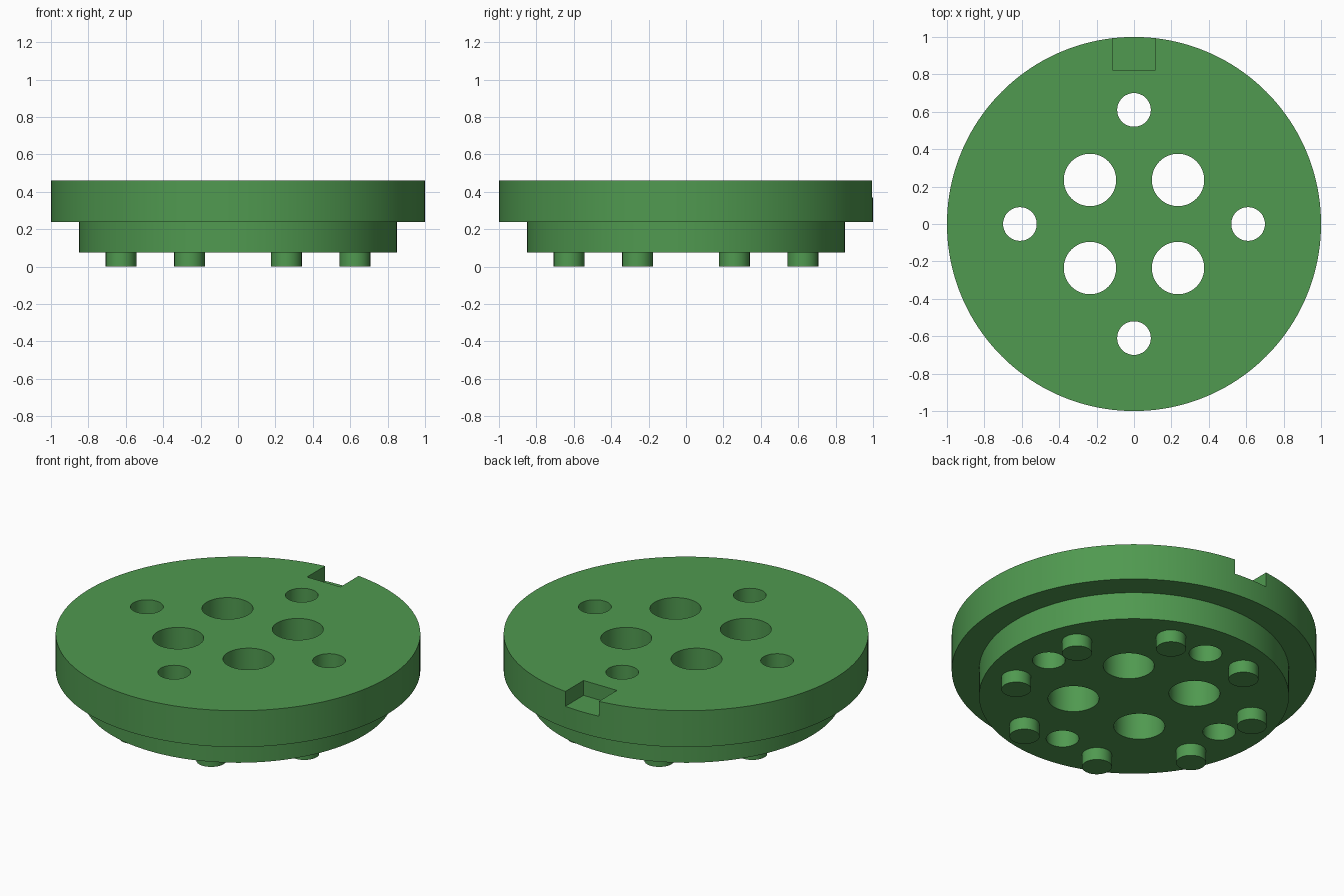
import bpy, bmesh, math
from mathutils import Matrix

if "Cube" in bpy.data.objects:
    bpy.data.objects.remove(bpy.data.objects["Cube"])

green = bpy.data.materials.new("green")
green.diffuse_color = (0.08, 0.32, 0.08, 1)
green.use_nodes = True
green.node_tree.nodes["Principled BSDF"].inputs["Base Color"].default_value = green.diffuse_color


def add_cylinder(bm, x, y, radius, z0, z1, sides=48):
    bmesh.ops.create_cone(bm, cap_ends=True, segments=sides, radius1=radius,
                          radius2=radius, depth=z1 - z0,
                          matrix=Matrix.Translation((x, y, (z0 + z1) / 2)))


def make_object(name, bm):
    mesh = bpy.data.meshes.new(name)
    bm.to_mesh(mesh)
    bm.free()
    mesh.materials.append(green)
    obj = bpy.data.objects.new(name, mesh)
    bpy.context.collection.objects.link(obj)
    return obj


def activate(obj):
    bpy.ops.object.select_all(action='DESELECT')
    obj.select_set(True)
    bpy.context.view_layer.objects.active = obj


# Stepped disc: outer flange over a narrower plug, turned from one profile
bm = bmesh.new()
N = 160
profile = [(0.85, 0.075), (0.85, 0.24), (1.0, 0.24), (1.0, 0.46)]
rings = [[bm.verts.new((r * math.cos(2 * math.pi * i / N),
                        r * math.sin(2 * math.pi * i / N), z))
          for i in range(N)] for r, z in profile]
for low, high in zip(rings, rings[1:]):
    for i in range(N):
        j = (i + 1) % N
        bm.faces.new((low[i], low[j], high[j], high[i]))
bm.faces.new(rings[0][::-1])
bm.faces.new(rings[-1])
disc = make_object("stepped_disc", bm)

# Cutter: four large holes, four small holes and the rim notch
bm = bmesh.new()
for k in range(4):
    a = math.pi / 2 * k
    add_cylinder(bm, 0.61 * math.cos(a), 0.61 * math.sin(a), 0.09, -0.2, 0.8)
    a += math.pi / 4
    add_cylinder(bm, 0.333 * math.cos(a), 0.333 * math.sin(a), 0.14, -0.2, 0.8, 64)
bmesh.ops.create_cube(bm, size=1, matrix=Matrix.Translation((0, 1.02, 0.57))
                      @ Matrix.Diagonal((0.224, 0.4, 0.4, 1)))
cutter = make_object("hole_cutter", bm)
cutter.hide_render = True

activate(disc)
cut = disc.modifiers.new("holes", 'BOOLEAN')
cut.operation = 'DIFFERENCE'
cut.solver = 'EXACT'
cut.object = cutter
bpy.ops.object.modifier_apply(modifier=cut.name)
bpy.data.objects.remove(cutter)

# Ring of eight locating pegs under the plug
bm = bmesh.new()
for k in range(8):
    a = math.pi / 4 * (k + 0.5)
    add_cylinder(bm, 0.677 * math.cos(a), 0.677 * math.sin(a), 0.082, 0, 0.08)
pegs = make_object("locating_pegs", bm)

for obj in (disc, pegs):
    activate(obj)
    bpy.ops.object.shade_smooth_by_angle(angle=math.radians(30))
